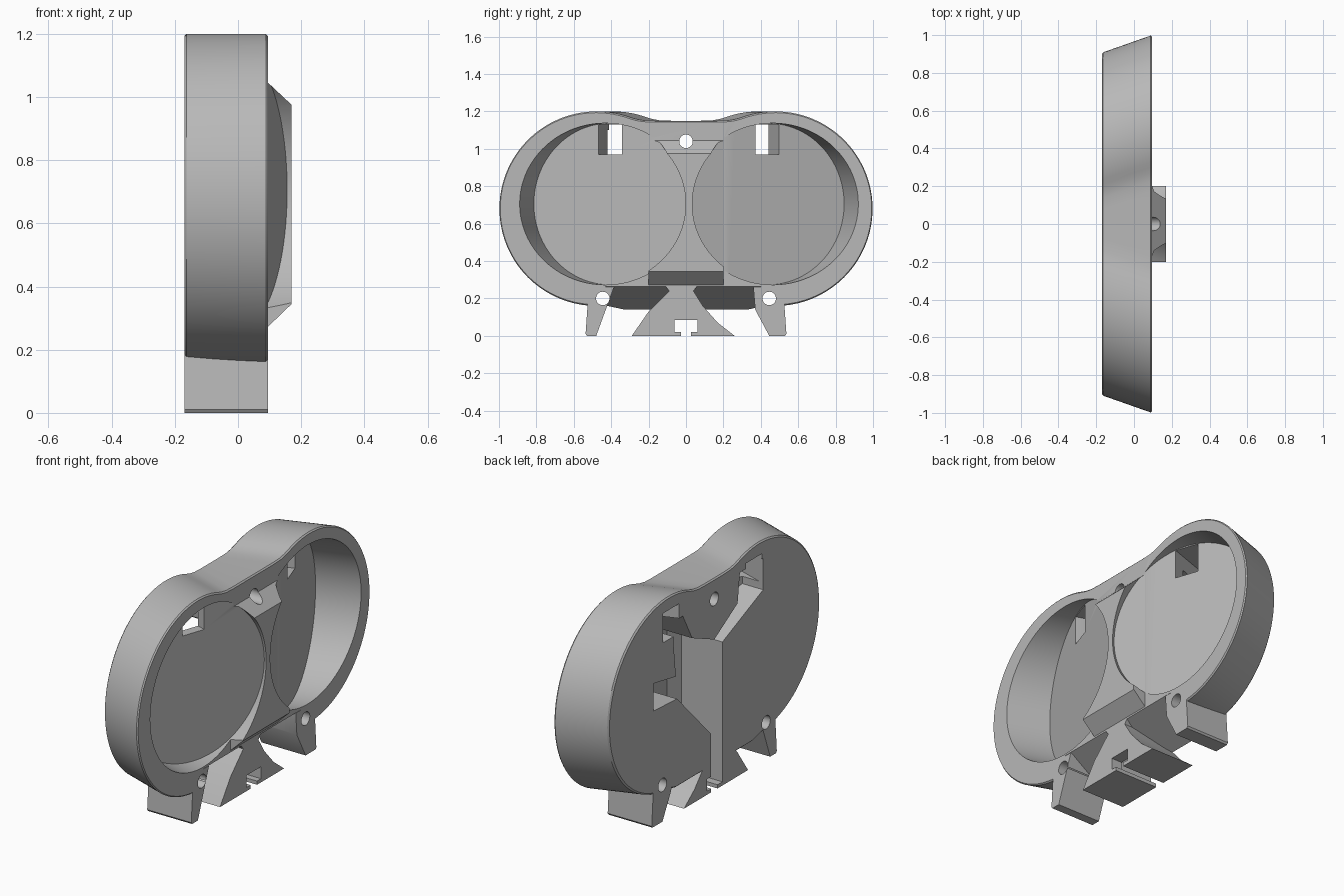
import bpy, bmesh, math
from mathutils import Vector, Matrix

if "Cube" in bpy.data.objects:
    bpy.data.objects.remove(bpy.data.objects["Cube"])

grey = bpy.data.materials.new("plain_grey")
grey.use_nodes = True
grey.diffuse_color = (0.48, 0.48, 0.48, 1)
grey.node_tree.nodes["Principled BSDF"].inputs["Base Color"].default_value = (0.48, 0.48, 0.48, 1)

BACK, RIM = -0.17, 0.095
TILT = math.radians(19)


def finish(name, bm):
    bmesh.ops.recalc_face_normals(bm, faces=bm.faces)
    mesh = bpy.data.meshes.new(name)
    bm.to_mesh(mesh)
    bm.free()
    ob = bpy.data.objects.new(name, mesh)
    ob.data.materials.append(grey)
    bpy.context.collection.objects.link(ob)
    return ob


def loft(name, rings):
    bm = bmesh.new()
    loops = [[bm.verts.new(p) for p in ring] for ring in rings]
    n = len(loops[0])
    for a, b in zip(loops, loops[1:]):
        for i in range(n):
            j = (i + 1) % n
            bm.faces.new((a[i], a[j], b[j], b[i]))
    bm.faces.new(loops[0])
    bm.faces.new(loops[-1])
    return finish(name, bm)


def prism_x(name, pts, x0=BACK, x1=RIM):
    return loft(name, [[(x, y, z) for y, z in pts] for x in (x0, x1)])


def prism_y(name, pts, y0, y1):
    return loft(name, [[(x, y, z) for x, z in pts] for y in (y0, y1)])


def box_x(name, y0, y1, z0, z1, x0=-0.3, x1=0.3):
    return prism_x(name, [(y0, z0), (y1, z0), (y1, z1), (y0, z1)], x0, x1)


def cylinder(name, radius, start, axis, length, segments):
    bm = bmesh.new()
    spin = Vector((0, 0, 1)).rotation_difference(axis).to_matrix().to_4x4()
    move = Matrix.Translation(Vector(start) + axis * length / 2)
    bmesh.ops.create_cone(bm, cap_ends=True, segments=segments, radius1=radius,
                          radius2=radius, depth=length, matrix=move @ spin)
    return finish(name, bm)


def combine(target, other, operation):
    other.hide_render = True
    mod = target.modifiers.new(operation.lower(), "BOOLEAN")
    mod.object, mod.operation, mod.solver = other, operation, "EXACT"
    bpy.ops.object.select_all(action="DESELECT")
    bpy.context.view_layer.objects.active = target
    target.select_set(True)
    bpy.ops.object.modifier_apply(modifier=mod.name)
    bpy.data.objects.remove(other)


# Two-lobed shell, flaring toward the open rim
def outline(x, inset):
    c = 0.48 + (x - RIM) * 0.352
    r = 0.52 - inset
    half = [(c - 0.06, 0.14 + inset)]
    for i in range(61):
        a = math.radians(-88 + 198 * i / 60)
        half.append((c + r * math.cos(a), 0.68 + r * math.sin(a)))
    half += [(c - 0.21, 1.159 - inset), (c - 0.25, 1.152 - inset), (c - 0.31, 1.15 - inset)]
    return [(x, y, z) for y, z in half] + [(x, -y, z) for y, z in reversed(half)]


housing = loft("housing", [outline(BACK, 0.007), outline(BACK + 0.007, 0),
                           outline(RIM - 0.007, 0), outline(RIM, 0.007)])

# Sloping underside between the legs
combine(housing, prism_y("underside_cutter", [(-0.2, 0.125), (0.12, 0.275), (0.12, -0.1), (-0.2, -0.1)],
                         -0.43, 0.4), "DIFFERENCE")

# Centre ridge, legs and foot
ridge = [(-0.05, 1.05), (0.09, 1.05), (0.17, 0.975), (0.17, 0.345), (0.09, 0.268), (-0.05, 0.268)]
combine(housing, prism_y("centre_ridge", ridge, -0.2, 0.2), "UNION")
legs = {
    "right_leg": [(-0.52, 0.25), (-0.537, 0.01), (-0.53, 0), (-0.48, 0), (-0.385, 0.26), (-0.45, 0.262)],
    "left_leg": [(0.52, 0.25), (0.537, 0.01), (0.53, 0), (0.445, 0), (0.37, 0.14), (0.36, 0.262), (0.45, 0.262)],
}
for name, pts in legs.items():
    combine(housing, prism_x(name, pts), "UNION")
foot = [(-0.29, 0), (-0.2, 0.13), (-0.09, 0.24), (-0.11, 0.266), (0.06, 0.266),
        (0.04, 0.24), (0.09, 0.16), (0.17, 0.07), (0.26, 0)]
combine(housing, prism_x("foot", foot), "UNION")

# Tilted round cavities with a window through each floor
for side, centre, window in ((-1, -0.405, -0.4), (1, 0.437, 0.43)):
    axis = Vector((math.cos(TILT), side * math.sin(TILT), 0))
    combine(housing, cylinder("cavity_cutter", 0.432, (0.015, centre, 0.705), axis, 0.6, 128), "DIFFERENCE")
    rings = []
    for x in (-0.25, 0.08):
        y = window + side * x * math.tan(TILT)
        rings.append([(x, y + dy, z) for dy, z in
                      ((-0.07, 0.97), (0.07, 0.97), (0.07, 1.13), (-0.07, 1.13))])
    combine(housing, loft("window_cutter", rings), "DIFFERENCE")

# Hollow behind the sloping floors
pocket = prism_x("pocket_cutter", [
    (-0.07, 0.32), (-0.07, 0.78), (-0.42, 0.93), (-0.42, 1.1), (-0.22, 1.1), (-0.2, 0.94),
    (0, 0.82), (0.19, 0.9), (0.27, 1.05), (0.35, 1.05), (0.35, 0.93), (0.33, 0.745),
    (0.52, 0.78), (0.52, 0.63), (0.32, 0.62), (0.03, 0.32)], -0.25, 0.2)
wedge = loft("pocket_limit", [[(-0.3, -1.16, z), (-0.3, 1.19, z), (0.105, 0.015, z)] for z in (0, 1.3)])
combine(pocket, wedge, "INTERSECT")
combine(housing, pocket, "DIFFERENCE")
combine(housing, box_x("back_slot_cutter", -0.07, 0.03, 0.02, 0.4, -0.3, 0.03), "DIFFERENCE")

# Keyhole in the foot and the screw holes
combine(housing, box_x("keyhole_cutter", -0.062, 0.062, 0.02, 0.085), "DIFFERENCE")
combine(housing, box_x("keyhole_mouth_cutter", -0.028, 0.028, -0.05, 0.05), "DIFFERENCE")
for y, z in ((0, 1.04), (-0.445, 0.2), (0.445, 0.2)):
    combine(housing, cylinder("screw_hole_cutter", 0.036, (-0.4, y, z), Vector((1, 0, 0)), 0.8, 32), "DIFFERENCE")

bpy.context.view_layer.objects.active = housing
housing.select_set(True)
bpy.ops.object.shade_smooth_by_angle(angle=math.radians(25))
